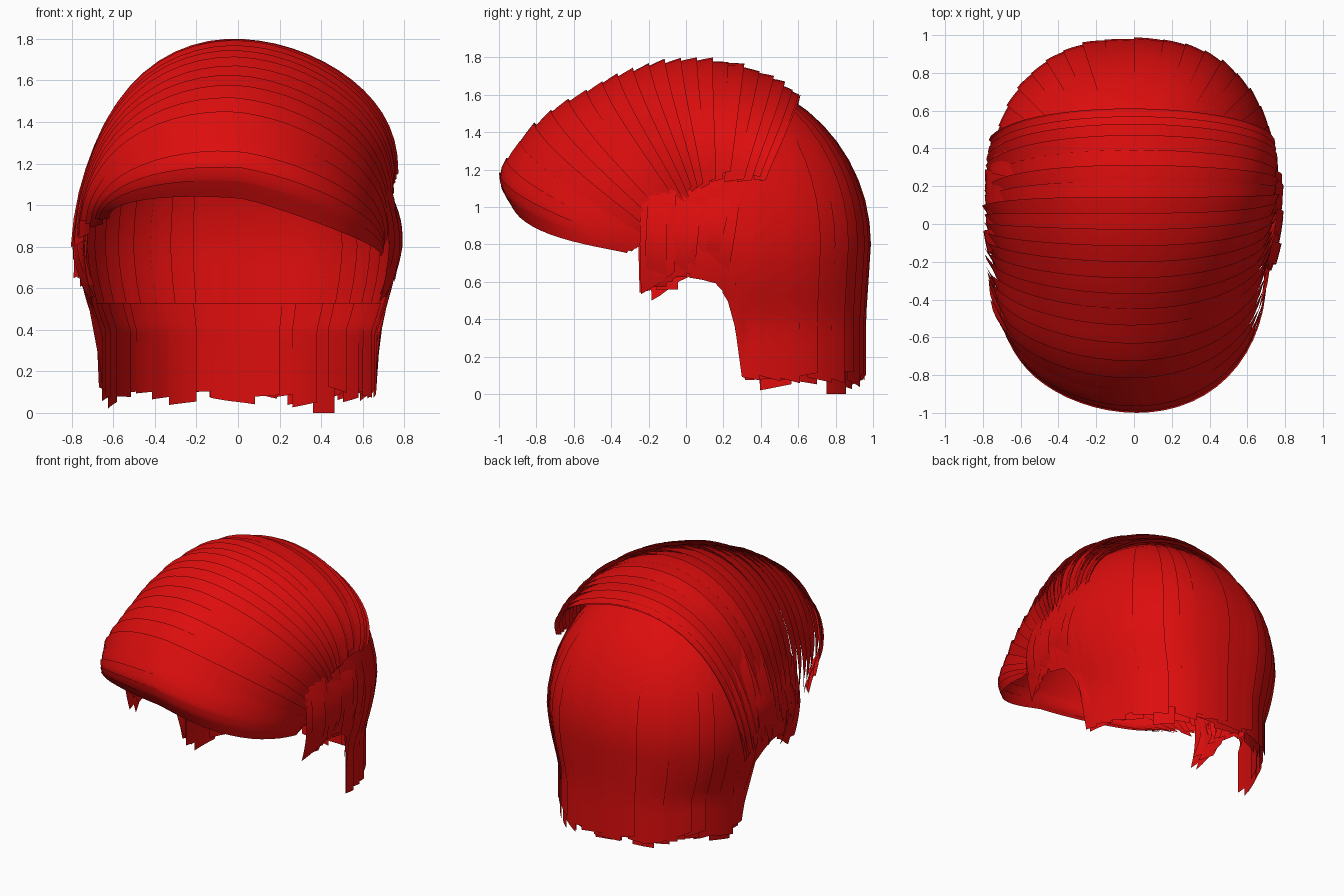
import bpy, bmesh, math, random
from mathutils import Vector

random.seed(7)
if "Cube" in bpy.data.objects:
    bpy.data.objects.remove(bpy.data.objects["Cube"])

red = bpy.data.materials.new("hair_red")
red.use_nodes = True
red.diffuse_color = (0.72, 0.004, 0.004, 1)
red.node_tree.nodes["Principled BSDF"].inputs["Base Color"].default_value = red.diffuse_color

CENTRE = Vector((0, 0.1, 0.8))
jit = random.uniform


def spline(keys, s):
    """Smooth curve through the keys, s from 0 to 1."""
    n = len(keys) - 1
    i = min(int(max(s, 0) * n), n - 1)
    t = s * n - i
    p = [Vector(keys[min(max(k, 0), n)]) for k in range(i - 1, i + 3)]
    return 0.5 * (2 * p[1] + (p[2] - p[0]) * t
                  + (2 * p[0] - 5 * p[1] + 4 * p[2] - p[3]) * t ** 2
                  + (3 * p[1] - p[0] - 3 * p[2] + p[3]) * t ** 3)


def power(v, e):
    return math.copysign(abs(v) ** e, v)


def add_strip(bm, point, across, along):
    """One sheet of hair; point(a, b) takes both parameters from 0 to 1."""
    rows = [[bm.verts.new(point(i / across, j / along)) for j in range(along + 1)]
            for i in range(across + 1)]
    for r0, r1 in zip(rows, rows[1:]):
        for j in range(along):
            bm.faces.new((r0[j], r1[j], r1[j + 1], r0[j + 1]))


def finish(name, bm):
    mesh = bpy.data.meshes.new(name)
    bm.to_mesh(mesh)
    bm.free()
    mesh.materials.append(red)
    obj = bpy.data.objects.new(name, mesh)
    bpy.context.collection.objects.link(obj)
    bpy.ops.object.select_all(action="DESELECT")
    obj.select_set(True)
    bpy.context.view_layer.objects.active = obj
    bpy.ops.object.shade_smooth_by_angle(angle=math.radians(40))


# Swept top: bands that cross the head from the right ear to the left ear
RIDGE = [(0, -.94, 1.03), (0, -.985, 1.2), (0, -.77, 1.46), (0, -.5, 1.63),
         (0, -.25, 1.73), (0, 0, 1.78), (0, .25, 1.76), (0, .48, 1.67), (0, .6, 1.58)]
LEFT_END = [(.69, -.3, .75), (.7, -.2, .84), (.72, -.05, 1.02),
            (.74, .08, 1.13), (.74, .25, 1.16), (.73, .42, 1.14)]
RIGHT_END = [(-.62, -.56, .94), (-.73, -.36, .9), (-.75, -.1, .82),
             (-.75, .15, .74), (-.73, .42, .7)]


def swept_point(s, angle):
    left, right, top = spline(LEFT_END, s), spline(RIGHT_END, s), spline(RIDGE, s)
    p = right.lerp(left, (1 - math.cos(angle)) / 2)
    w = power(math.sin(angle), .92)
    p.y += (top.y - p.y) * w
    p.z += (top.z - p.z) * w
    # the fringe hangs lower on the left
    droop = .09 if angle > math.pi / 2 else .03
    p.z += droop * (1 - s) ** 3 * math.sin(2 * angle)
    return p


bm = bmesh.new()
BANDS = 24
for k in range(BANDS):
    s0, s1 = k / BANDS, min((k + 1.7) / BANDS, 1)
    start, end = jit(-.08, .08), math.pi + jit(-.03, .04)
    rise = jit(.015, .035) if k > 3 else .012
    wave, phase = jit(0, .007), jit(0, 6)

    def band(a, b):
        p = swept_point(s0 + (s1 - s0) * a, start + (end - start) * b)
        flare = .02 * max(0, 1 - b * 8)
        lift = rise * (a - .2) + flare * a + wave * math.sin(6 * b + phase)
        return p + (p - CENTRE).normalized() * lift
    add_strip(bm, band, 3, 28)
finish("swept_top", bm)


# Back shell: strips that fall from the crown
HEM = [(-.27, .5), (-.15, .55), (0, .64), (.15, .61), (.25, .5), (.3, .12), (1.1, .08)]


def hem(y):
    for (y0, z0), (y1, z1) in zip(HEM, HEM[1:]):
        if y < y1:
            return z0 + (z1 - z0) * max(0, y - y0) / (y1 - y0)


def direction(phi):
    return Vector((.77 * power(math.cos(phi), .82), .88 * power(math.sin(phi), .86), 0))


def angle_at(y):
    return math.asin(power((y - .1) / .88, 1 / .86))


def shell_point(phi, z, scale=1.0):
    edge = direction(phi)
    if z > .8:
        r, pinch = math.sqrt(max(0, 1 - ((z - .8) / .91) ** 2)), 1
    else:
        t = min(1, (.8 - z) / .4)
        r, pinch = 1 - .03 * t, 1 - .1 * t * t
    return Vector((edge.x * r * pinch * scale, .1 + edge.y * r * scale, z))


def falling_strip(bm, phi0, phi1, top, bottom, scale, rise):
    """bottom(phi) gives the height of the hem."""
    def point(a, b):
        phi = phi0 + (phi1 - phi0) * a
        low = bottom(phi)
        if top > .8:   # even spacing over the dome, then straight down
            z = (.8 + (top - .8) * math.cos(b / .6 * math.pi / 2) if b < .6
                 else .8 + (low - .8) * (b - .6) / .4)
        else:
            z = top + (low - top) * b
        out = rise * (a - .3) * min(1, 2 * b)
        return shell_point(phi, z, scale) + direction(phi).normalized() * out
    add_strip(bm, point, 4, 20)


bm = bmesh.new()
FIRST, LAST, STRIPS = math.radians(-20), math.radians(200), 27
step = (LAST - FIRST) / STRIPS
for k in range(STRIPS):
    phi = FIRST + k * step
    ragged, slope = jit(-.02, .03), jit(-.2, .2)
    falling_strip(bm, phi, min(phi + step * 1.5, LAST), 1.7,
                  lambda f: hem(.1 + direction(f).y) + ragged + slope * (f - phi),
                  1.0, jit(.004, .02))
finish("back_shell", bm)

# Inner nape layer: shorter strips, ragged at the bottom
bm = bmesh.new()
NAPE = 17
first, last = math.radians(12), math.radians(168)
step = (last - first) / NAPE
for k in range(NAPE):
    phi = first + k * step
    longest = k == 4
    ragged, slope = (0, 0) if longest else (jit(.04, .11), jit(-.15, .15))
    falling_strip(bm, phi, min(phi + step * 1.4, last), .53,
                  lambda f: ragged + slope * (f - phi), jit(.95, .98), jit(-.01, .02))
finish("nape_layer", bm)

# Side locks: small curled strips over each ear and in front of it
bm = bmesh.new()
for side in (1, -1):
    for k in range(9):
        y0 = -.22 + k * .055
        low = hem(y0) + jit(.0, .1)
        out, width, lean = jit(.0, .03), jit(.08, .12), jit(.0, .08)

        def lock(a, b):
            z = 1.05 + (low - 1.05) * b
            p = shell_point(angle_at(y0 + width * a + lean * (1 - b)), z)
            p.x += out * math.sin(b * math.pi) + .02 * a * b - .02 * b * b
            p.x *= side
            return p
        add_strip(bm, lock, 3, 8)
finish("side_locks", bm)
